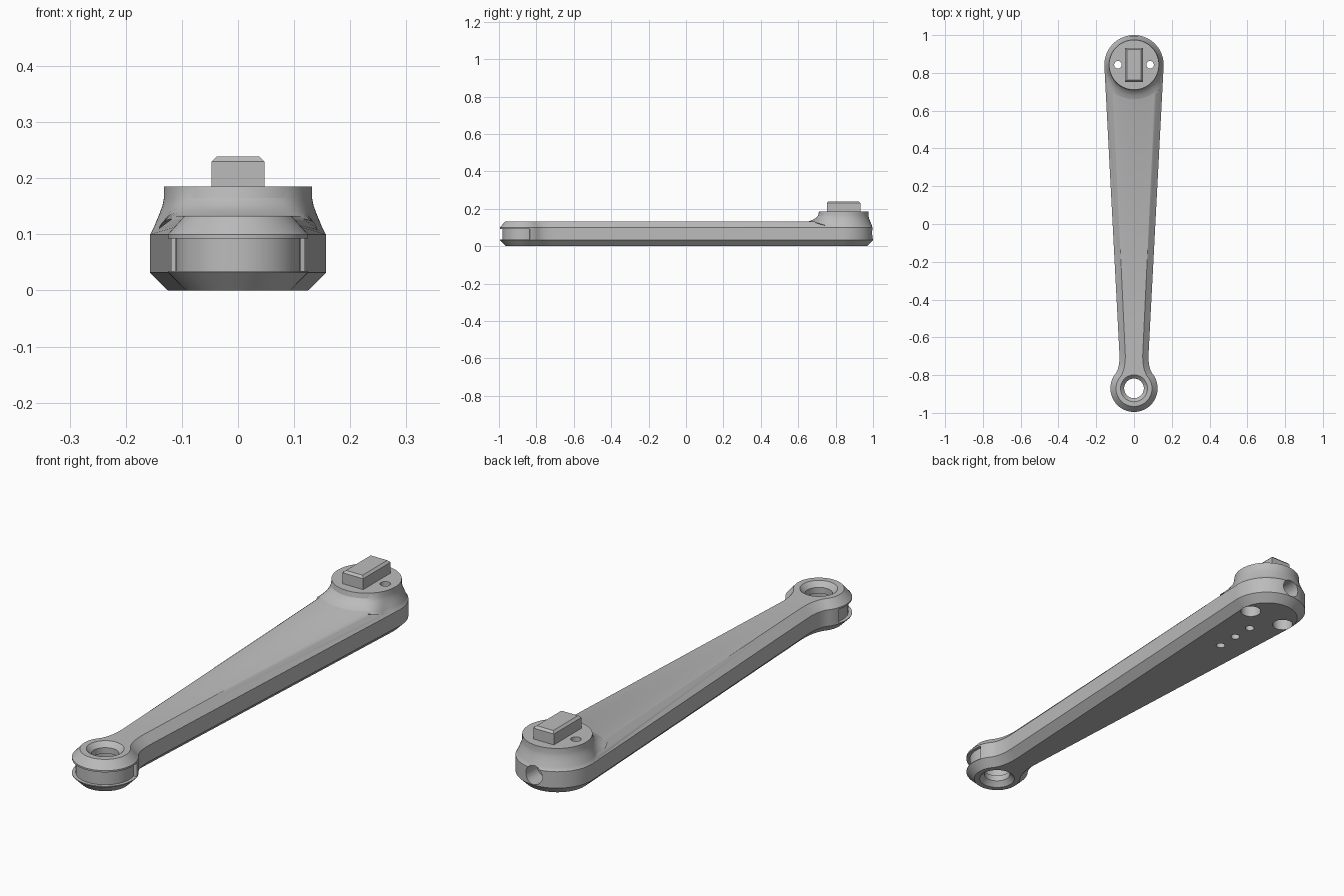
import bpy, bmesh
from math import sin, cos, pi, radians
from mathutils import Vector, Matrix

if "Cube" in bpy.data.objects:
    bpy.data.objects.remove(bpy.data.objects["Cube"])

BIG, SMALL = 0.843, -0.87        # y of the two end centres
R_BIG, R_SMALL = 0.157, 0.125

grey = bpy.data.materials.new("machined grey")
grey.use_nodes = True
grey.diffuse_color = (0.5, 0.5, 0.5, 1)
grey.node_tree.nodes["Principled BSDF"].inputs["Base Color"].default_value = (0.5, 0.5, 0.5, 1)


def make(name, bm):
    bmesh.ops.recalc_face_normals(bm, faces=bm.faces)
    mesh = bpy.data.meshes.new(name)
    bm.to_mesh(mesh)
    bm.free()
    mesh.materials.append(grey)
    ob = bpy.data.objects.new(name, mesh)
    bpy.context.collection.objects.link(ob)
    return ob


def loft(name, rings):
    """Capped solid through closed rings of equal length."""
    bm = bmesh.new()
    loops = [[bm.verts.new(p) for p in ring] for ring in rings]
    n = len(loops[0])
    for a, b in zip(loops, loops[1:]):
        for i in range(n):
            j = (i + 1) % n
            bm.faces.new((a[i], a[j], b[j], b[i]))
    bm.faces.new(loops[0][::-1])
    bm.faces.new(loops[-1])
    return make(name, bm)


def turned(name, x, y, profile, n=48):
    """Solid of revolution about a vertical axis, from (radius, z) pairs."""
    return loft(name, [[(x + r * cos(2 * pi * i / n), y + r * sin(2 * pi * i / n), z)
                        for i in range(n)] for r, z in profile])


def boolean(target, tool, operation):
    mod = target.modifiers.new("cut", "BOOLEAN")
    mod.operation, mod.solver, mod.object = operation, "EXACT", tool
    bpy.context.view_layer.objects.active = target
    bpy.ops.object.modifier_apply(modifier=mod.name)
    bpy.data.objects.remove(tool)


def arc(y, r, a0, a1, n):
    return [Vector((r * cos(a), y + r * sin(a)))
            for a in (radians(a0 + (a1 - a0) * i / n) for i in range(n + 1))]


# Arm outline: small end, concave neck, straight taper, big end, then mirrored
half = arc(SMALL, R_SMALL, -90, 38, 26)
p0, p1, p2 = half[-1], Vector((0.0745, -0.762)), Vector((0.077, -0.69))
for i in range(1, 11):
    t = i / 10
    half.append(p0 * (1 - t) ** 2 + p1 * 2 * t * (1 - t) + p2 * t * t)
half += arc(BIG, R_BIG, -3, 90, 24)
outline = half + [Vector((-p.x, p.y)) for p in half[-2:0:-1]]


def ring(z, inset, extra=0):
    pts = []
    for i, p in enumerate(outline):
        d = (outline[(i + 1) % len(outline)] - p).normalized() + (p - outline[i - 1]).normalized()
        d.normalize()
        q = p + Vector((-d.y, d.x)) * (inset + extra * (p.y + 1) / 2)
        pts.append((q.x, q.y, z))
    return pts


arm = loft("crank_arm", [ring(0, 0.032), ring(0.032, 0), ring(0.1, 0), ring(0.133, 0.029, 0.011)])

# Boss with a flare that spreads wider where it meets the arm
side = [(0.1, 0.06), (0.156, 0.1), (0.149, 0.115), (0.142, 0.132), (0.135, 0.15),
        (0.132, 0.165), (0.132, 0.185)]
front = [(0.1, 0.06), (0.197, 0.128), (0.18, 0.135), (0.163, 0.142), (0.146, 0.153),
         (0.136, 0.165), (0.132, 0.185)]
rings = []
for (ra, za), (rb, zb) in zip(side, front):
    loop = []
    for i in range(72):
        a = 2 * pi * i / 72
        off = abs((i * 5 - 270 + 180) % 360 - 180)      # degrees away from the arm
        w = min(1, max(0, (70 - off) / 35))
        w = w * w * (3 - 2 * w)
        r, z = ra + (rb - ra) * w, za + (zb - za) * w
        loop.append((r * cos(a), BIG + r * sin(a), z))
    rings.append(loop)
boolean(arm, loft("boss", rings), "UNION")

# Small-end eye: countersunk both sides, with a wider seat inside
boolean(arm, turned("eye_cutter", 0, SMALL, [
    (0.077, -0.006), (0.052, 0.02), (0.052, 0.045), (0.062, 0.045), (0.062, 0.088),
    (0.052, 0.088), (0.052, 0.113), (0.077, 0.139)]), "DIFFERENCE")

# Groove around the outside of the small end
sweep = range(-197, 18, 2)
section = [(0.111, 0.035), (0.16, 0.035), (0.16, 0.093), (0.111, 0.093)]
boolean(arm, loft("groove_cutter", [[(r * cos(radians(a)), SMALL + r * sin(radians(a)), z)
                                     for r, z in section] for a in sweep]), "DIFFERENCE")

# Screw holes through the boss, wide from below
for x in (-0.085, 0.085):
    boolean(arm, turned("screw_cutter", x, BIG, [
        (0.041, -0.02), (0.041, 0.1), (0.02, 0.1), (0.02, 0.22)], 32), "DIFFERENCE")

# Row of blind holes underneath
for y in (0.735, 0.643, 0.55):
    boolean(arm, turned("blind_cutter", 0, y, [(0.018, -0.02), (0.018, 0.06)], 24), "DIFFERENCE")

# Hole in the back of the big end
bore = turned("back_cutter", 0, 0, [(0.038, -0.1), (0.038, 0.1)], 32)
bore.data.transform(Matrix.Translation((0, 1.02, 0.072)) @ Matrix.Rotation(pi / 2, 4, "X"))
boolean(arm, bore, "DIFFERENCE")

# Key block on the boss, with a chamfered top


def rect(z, inset):
    x, y = 0.047 - inset, 0.09 - inset
    return [(sx * x, BIG + sy * y, z) for sx, sy in ((-1, -1), (1, -1), (1, 1), (-1, 1))]


key = loft("key_block", [rect(0.18, 0), rect(0.23, 0), rect(0.239, 0.009)])

# Smooth curved walls, keep machined edges sharp
bpy.ops.object.select_all(action="DESELECT")
for ob in (arm, key):
    ob.select_set(True)
bpy.context.view_layer.objects.active = arm
bpy.ops.object.shade_smooth_by_angle(angle=radians(28))
